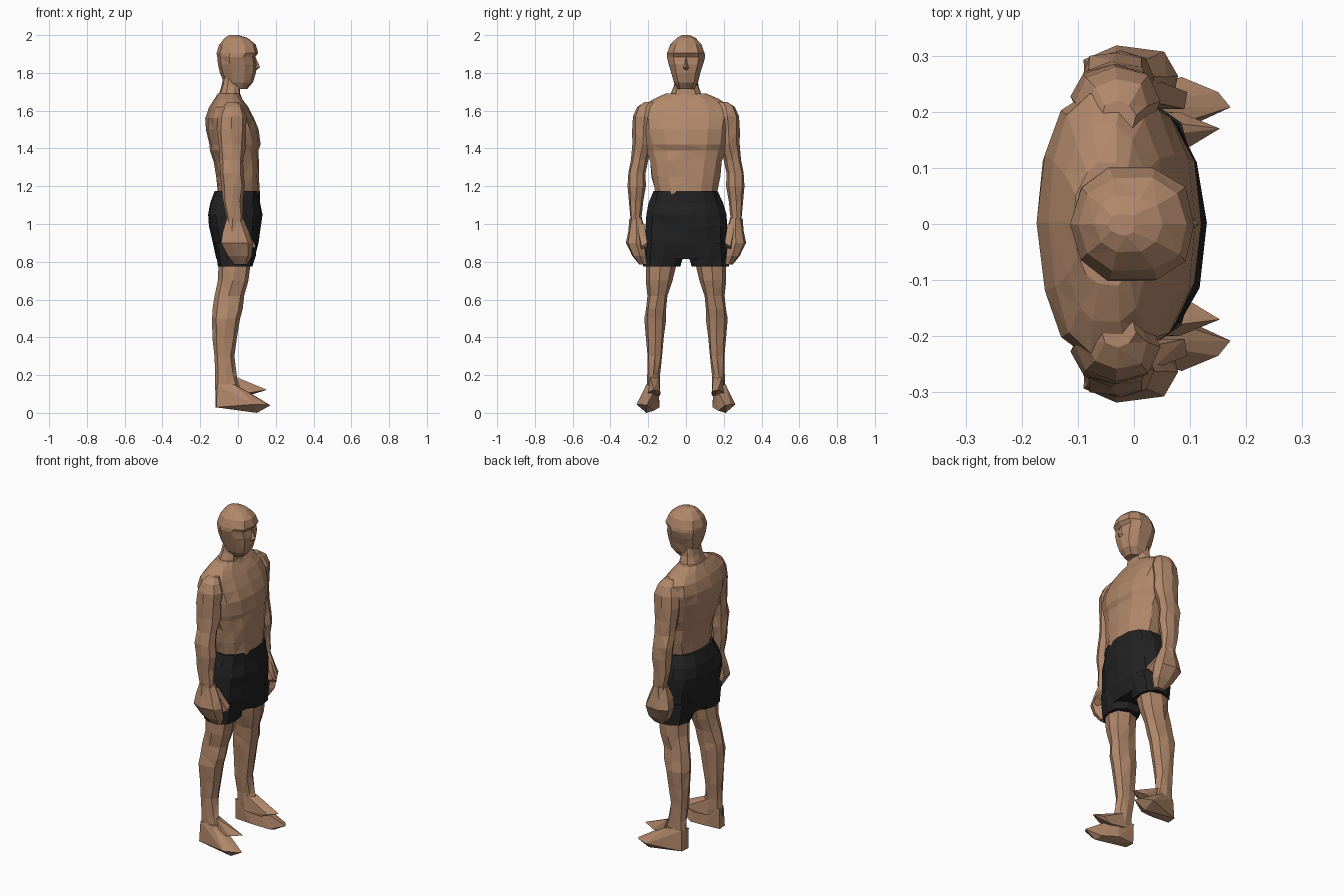
import bpy, bmesh, math, random
from mathutils import Vector

random.seed(4)


def material(name, rgb):
    m = bpy.data.materials.new(name)
    m.diffuse_color = (*rgb, 1)
    return m


SKIN = material("tan skin", (0.44, 0.245, 0.145))
BLACK = material("black cloth", (0.016, 0.016, 0.016))


def finish(bm, name, mat, mirror):
    bmesh.ops.recalc_face_normals(bm, faces=bm.faces)
    me = bpy.data.meshes.new(name)
    bm.to_mesh(me)
    bm.free()
    me.materials.append(mat)
    ob = bpy.data.objects.new(name, me)
    bpy.context.collection.objects.link(ob)
    if mirror:
        mod = ob.modifiers.new("mirror", 'MIRROR')
        mod.use_axis = (False, True, False)
        mod.use_mirror_merge = False
    return ob


def loft(name, rows, mat, sides=10, power=0.85, mirror=False, jitter=0.004):
    """Rows are (z, x0, x1, y0, y1): stacked rounded rings, triangulated."""
    bm = bmesh.new()
    rings = []
    for z, x0, x1, y0, y1 in rows:
        ring = []
        for i in range(sides):
            a = 2 * math.pi * i / sides
            c, s = math.cos(a), math.sin(a)
            c = math.copysign(abs(c) ** power, c)
            s = math.copysign(abs(s) ** power, s)
            ring.append(bm.verts.new((
                (x0 + x1) / 2 + c * (x1 - x0) / 2 + random.uniform(-jitter, jitter),
                (y0 + y1) / 2 + s * (y1 - y0) / 2 + random.uniform(-jitter, jitter), z)))
        rings.append(ring)
    for a, b in zip(rings, rings[1:]):
        for i in range(sides):
            j = (i + 1) % sides
            bm.faces.new((a[i], a[j], b[j], b[i]))
    bm.faces.new(rings[0][::-1])
    bm.faces.new(rings[-1])
    bmesh.ops.triangulate(bm, faces=bm.faces)
    return finish(bm, name, mat, mirror)


def hull(name, pts, mat, mirror=False):
    bm = bmesh.new()
    for p in pts:
        bm.verts.new(p)
    res = bmesh.ops.convex_hull(bm, input=bm.verts)
    loose = [v for v in bm.verts if not v.link_faces]
    bmesh.ops.delete(bm, geom=loose, context='VERTS')
    return finish(bm, name, mat, mirror)


def sym(rows):
    return [(z, a, b, -w, w) for z, a, b, w in rows]


# Head, facing +x
loft("head", sym([
    (1.715, -0.06, 0.05, 0.045), (1.75, -0.075, 0.080, 0.066),
    (1.80, -0.095, 0.095, 0.080), (1.845, -0.105, 0.100, 0.096),
    (1.885, -0.11, 0.092, 0.104), (1.905, -0.112, 0.108, 0.104),
    (1.95, -0.098, 0.095, 0.085), (1.985, -0.07, 0.05, 0.052),
    (2.0, -0.045, 0.0, 0.02)]), SKIN, jitter=0.002)
hull("nose", [(0.09, 0, 1.89), (0.08, -0.025, 1.82), (0.08, 0.025, 1.82),
              (0.117, 0, 1.83), (0.08, 0, 1.80)], SKIN)

# Neck and torso
loft("neck", sym([(1.62, -0.13, 0.04, 0.12), (1.68, -0.105, 0.015, 0.085),
                  (1.73, -0.085, 0.01, 0.066), (1.79, -0.08, 0.03, 0.06)]), SKIN)
loft("torso", sym([
    (1.10, -0.12, 0.105, 0.165), (1.17, -0.108, 0.112, 0.165),
    (1.25, -0.112, 0.112, 0.185), (1.33, -0.125, 0.112, 0.195),
    (1.39, -0.145, 0.108, 0.215), (1.42, -0.152, 0.116, 0.22),
    (1.50, -0.172, 0.108, 0.235), (1.56, -0.172, 0.085, 0.245),
    (1.62, -0.15, 0.055, 0.235), (1.66, -0.125, 0.025, 0.18),
    (1.69, -0.105, 0.01, 0.11)]), SKIN, sides=14)

# Shorts: hips plus two legs
loft("shorts_hips", sym([
    (0.815, -0.112, 0.088, 0.215), (0.90, -0.132, 0.108, 0.222),
    (0.99, -0.152, 0.118, 0.22), (1.05, -0.162, 0.127, 0.215),
    (1.11, -0.148, 0.118, 0.20), (1.175, -0.122, 0.117, 0.172)]),
    BLACK, sides=14, power=0.8)
loft("shorts_leg", [
    (0.775, -0.105, 0.08, 0.03, 0.228), (0.83, -0.113, 0.09, 0.012, 0.226),
    (0.90, -0.125, 0.10, 0.01, 0.22)], BLACK, mirror=True)

# Legs
loft("leg", [
    (0.09, -0.118, 0.0, 0.14, 0.205), (0.14, -0.12, 0.005, 0.135, 0.208),
    (0.20, -0.122, -0.01, 0.140, 0.203), (0.30, -0.125, -0.022, 0.125, 0.206),
    (0.40, -0.132, -0.008, 0.116, 0.215), (0.50, -0.136, 0.01, 0.108, 0.222),
    (0.55, -0.132, 0.022, 0.105, 0.212), (0.62, -0.122, 0.032, 0.095, 0.205),
    (0.70, -0.105, 0.056, 0.073, 0.21), (0.80, -0.10, 0.07, 0.05, 0.215)],
    SKIN, sides=8, mirror=True)

# Feet: low outer wedge and raised inner toe wedge
hull("foot", [
    (-0.12, 0.15, 0.03), (-0.115, 0.205, 0.03), (-0.12, 0.145, 0.15),
    (-0.11, 0.2, 0.15), (-0.01, 0.15, 0.15), (-0.02, 0.21, 0.15),
    (0.172, 0.208, 0.04), (0.15, 0.235, 0.045), (0.085, 0.262, 0.045),
    (0.09, 0.17, 0.012), (0.10, 0.21, 0.0), (-0.01, 0.14, 0.03)], SKIN, True)
hull("inner_toes", [
    (-0.06, 0.145, 0.2), (-0.01, 0.19, 0.19), (-0.05, 0.135, 0.10),
    (0.05, 0.14, 0.09), (0.10, 0.138, 0.115), (0.153, 0.17, 0.122),
    (0.08, 0.20, 0.11), (0.02, 0.2, 0.10)], SKIN, True)

# Arms
loft("arm", [
    (0.98, -0.06, 0.03, 0.225, 0.29), (1.04, -0.065, 0.025, 0.238, 0.298),
    (1.12, -0.08, 0.025, 0.228, 0.303), (1.20, -0.09, 0.035, 0.216, 0.312),
    (1.27, -0.095, 0.03, 0.212, 0.308), (1.34, -0.10, 0.03, 0.20, 0.29),
    (1.42, -0.105, 0.04, 0.18, 0.282), (1.50, -0.11, 0.045, 0.17, 0.284),
    (1.57, -0.105, 0.045, 0.16, 0.278), (1.62, -0.085, 0.025, 0.16, 0.258),
    (1.645, -0.06, 0.0, 0.16, 0.22)], SKIN, sides=8, mirror=True)

# Hands
loft("hand", [
    (0.785, -0.02, 0.05, 0.205, 0.25), (0.83, -0.06, 0.075, 0.205, 0.285),
    (0.90, -0.095, 0.08, 0.21, 0.316), (0.96, -0.09, 0.06, 0.215, 0.305),
    (1.03, -0.06, 0.025, 0.232, 0.298)], SKIN, sides=7, mirror=True)
hull("thumb", [
    (0.02, 0.22, 1.0), (0.03, 0.26, 1.0), (0.09, 0.205, 0.9),
    (0.095, 0.235, 0.88), (0.05, 0.24, 0.86), (0.04, 0.205, 0.88)], SKIN, True)
